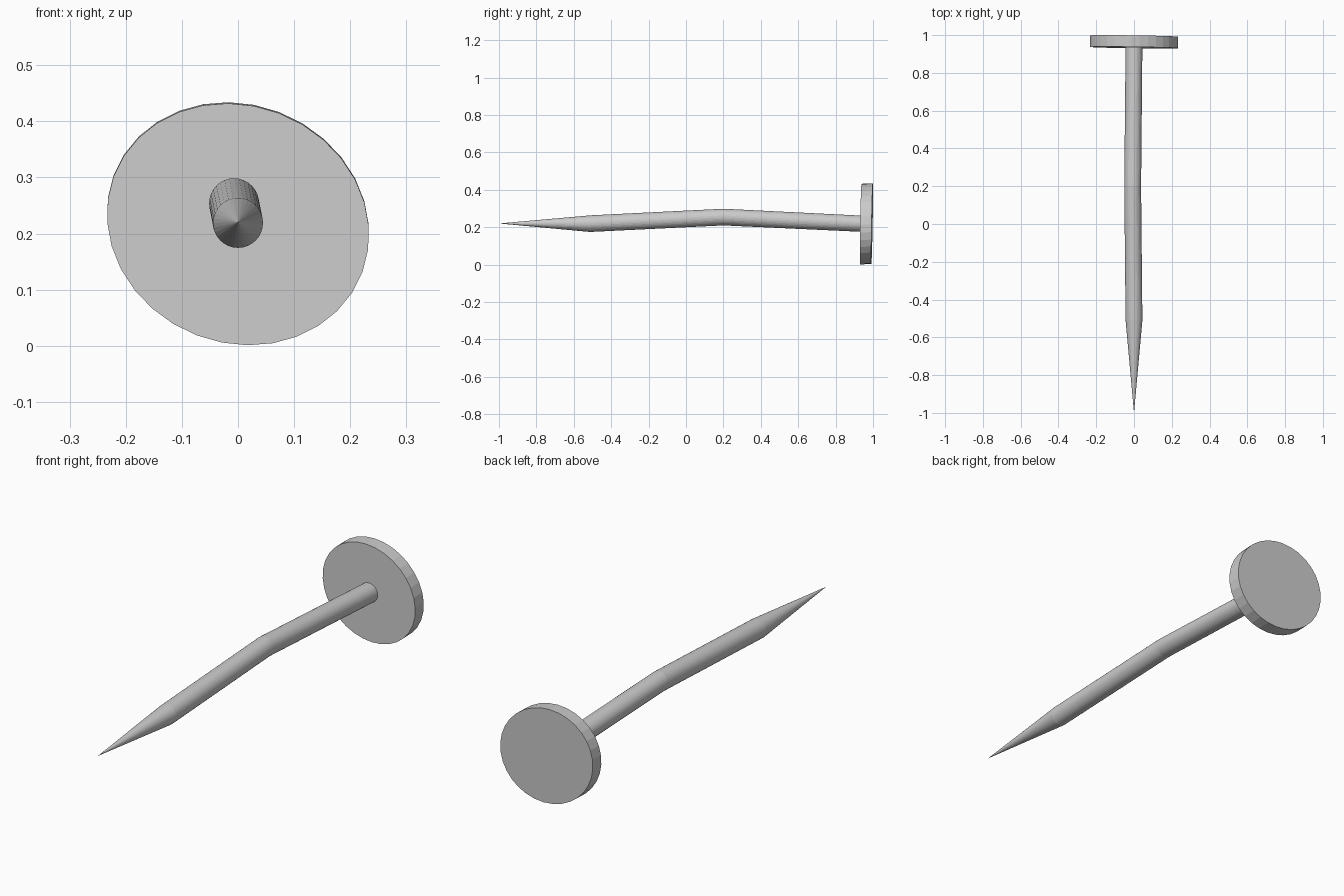
import bpy, bmesh
from math import cos, sin, tau
from mathutils import Vector

if "Cube" in bpy.data.objects:
    bpy.data.objects.remove(bpy.data.objects["Cube"])

SIDES = 32


def loft(name, rings, tip=None):
    """Skin rings given as (centre, u axis, v axis); close with caps or a point."""
    bm = bmesh.new()
    loops = []
    for c, u, v in rings:
        c, u, v = Vector(c), Vector(u), Vector(v)
        loops.append([bm.verts.new(c + u * cos(tau * i / SIDES) + v * sin(tau * i / SIDES))
                      for i in range(SIDES)])
    for a, b in zip(loops, loops[1:]):
        for i in range(SIDES):
            j = (i + 1) % SIDES
            bm.faces.new((a[i], a[j], b[j], b[i]))
    if tip:
        p = bm.verts.new(tip)
        for i in range(SIDES):
            bm.faces.new((p, loops[0][(i + 1) % SIDES], loops[0][i]))
    else:
        bm.faces.new(loops[0])
    bm.faces.new(loops[-1])
    bmesh.ops.recalc_face_normals(bm, faces=bm.faces)
    mesh = bpy.data.meshes.new(name)
    bm.to_mesh(mesh)
    bm.free()
    obj = bpy.data.objects.new(name, mesh)
    bpy.context.collection.objects.link(obj)
    return obj


# Bent shank with conical point, running slightly into the head
R = 0.0445
su, sv = (R, 0, 0), (0, 0.003, R)
loft("shank", [
    ((0, -0.51, 0.219), su, sv),
    ((-0.007, 0.20, 0.254), su, (0, 0, R)),
    ((0, 0.95, 0.218), su, (0, 0.002, R * 0.97)),
], tip=(0, -1.0, 0.22))

# Slightly oval, slightly tilted flat head
hu, hv = (0.233, -0.003, -0.003), (-0.017, 0.004, 0.2155)
loft("head", [
    ((0, 0.934, 0.2165), hu, hv),
    ((0, 0.995, 0.2185), hu, hv),
])
